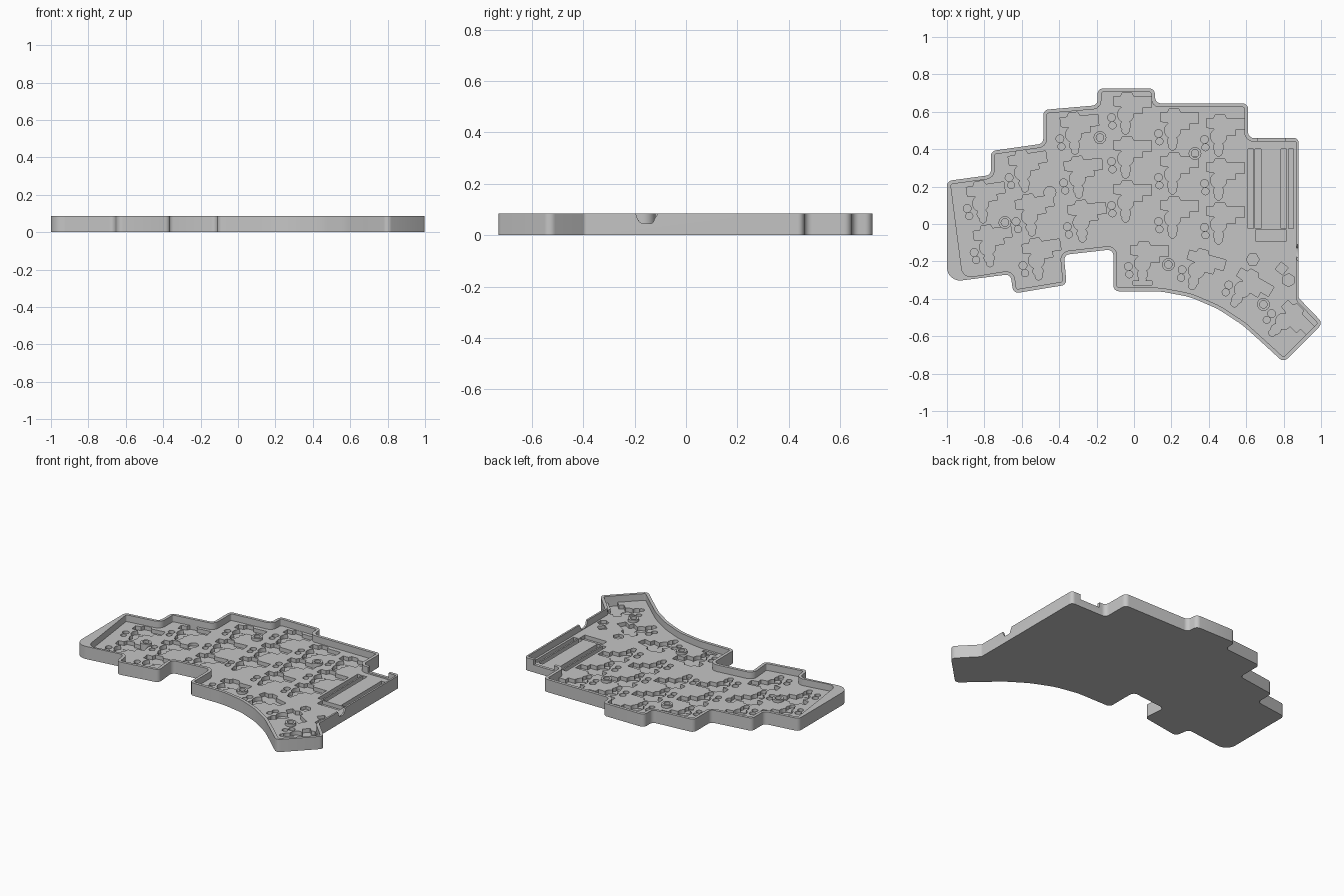
import bpy, bmesh
from math import pi, cos, sin, tan, radians
from mathutils import Matrix, Vector

if "Cube" in bpy.data.objects:
    bpy.data.objects.remove(bpy.data.objects["Cube"])

HEIGHT, FLOOR, WALL = 0.085, 0.04, 0.02

grey = bpy.data.materials.new("case_grey")
grey.use_nodes = True
grey.diffuse_color = (0.56, 0.56, 0.56, 1)
grey.node_tree.nodes["Principled BSDF"].inputs["Base Color"].default_value = (0.56, 0.56, 0.56, 1)


def make_object(name, bm):
    bmesh.ops.recalc_face_normals(bm, faces=bm.faces)
    mesh = bpy.data.meshes.new(name)
    bm.to_mesh(mesh)
    bm.free()
    mesh.materials.append(grey)
    obj = bpy.data.objects.new(name, mesh)
    bpy.context.collection.objects.link(obj)
    return obj


def smooth(obj):
    bpy.ops.object.select_all(action='DESELECT')
    obj.select_set(True)
    bpy.context.view_layer.objects.active = obj
    bpy.ops.object.shade_smooth_by_angle(angle=radians(30))


def rounded(points, radii, steps=6):
    """Replace each corner of a closed outline by an arc."""
    out = []
    n = len(points)
    for i, p in enumerate(points):
        before, after = p - points[i - 1], points[(i + 1) % n] - p
        u, v = before.normalized(), after.normalized()
        turn = -u.angle_signed(v)
        d = min(radii[i] * tan(abs(turn) / 2), 0.48 * before.length, 0.48 * after.length)
        r = d / tan(abs(turn) / 2)
        side = 1 if turn > 0 else -1
        start = p - u * d
        centre = start + Vector((-u.y, u.x)) * side * r
        for k in range(steps + 1):
            out.append(centre + Matrix.Rotation(turn * k / steps, 2) @ (start - centre))
    return out


def inset(points, widths):
    """Move each edge of a clockwise outline inwards by its own width."""
    out = []
    for i, p in enumerate(points):
        u = (p - points[i - 1]).normalized()
        v = (points[(i + 1) % len(points)] - p).normalized()
        a = p + Vector((u.y, -u.x)) * widths[i - 1]
        b = p + Vector((v.y, -v.x)) * widths[i]
        cross = u.x * v.y - u.y * v.x
        s = ((b - a).x * v.y - (b - a).y * v.x) / cross
        out.append(a + u * s)
    return out


def prism(bm, points, z0, z1, matrix=Matrix.Identity(4)):
    low = [bm.verts.new(matrix @ Vector((p[0], p[1], z0))) for p in points]
    high = [bm.verts.new(matrix @ Vector((p[0], p[1], z1))) for p in points]
    n = len(low)
    faces = [bm.faces.new(low[::-1]), bm.faces.new(high)]
    faces += [bm.faces.new((low[i], low[(i + 1) % n], high[(i + 1) % n], high[i])) for i in range(n)]
    bmesh.ops.recalc_face_normals(bm, faces=faces)


def circle(x, y, r, n=24, turn=0.0):
    return [(x + r * cos(2 * pi * k / n + turn), y + r * sin(2 * pi * k / n + turn)) for k in range(n)]


def box(x0, x1, y0, y1):
    return [(x0, y0), (x1, y0), (x1, y1), (x0, y1)]


# Case outline, clockwise: x, y, corner radius
outline = [(-.195, .725, .03), (.11, .725, .03), (.115, .645, .03), (.61, .645, .03),
           (.61, .46, .03), (.88, .46, .025), (.88, -.395, .02), (1.01, -.53, .03),
           (.80, -.74, .03), (.68, -.63, .4), (.58, -.54, .4), (.45, -.455, .4),
           (.3, -.39, .4), (.14, -.36, .4), (-.11, -.36, .03), (-.11, -.135, .03),
           (-.375, -.165, .03), (-.36, -.325, .03), (-.645, -.372, .03), (-.66, -.268, .03),
           (-1, -.312, .07), (-1, .23, .03), (-.765, .262, .03), (-.765, .39, .03),
           (-.485, .43, .03), (-.485, .61, .03), (-.195, .635, .03)]
corners = [Vector(c[:2]) for c in outline]
radii = [c[2] for c in outline]
widths = [0.012 if c[:2] == (.88, .46) else WALL for c in outline]
inner = inset(corners, widths)
inner_radii = []
for i, c in enumerate(corners):
    u, v = c - corners[i - 1], corners[(i + 1) % len(corners)] - c
    convex = u.x * v.y - u.y * v.x < 0
    inner_radii.append(max(radii[i] - WALL, 0.01) if convex else radii[i] + WALL)
    if c.x == -1 and c.y < 0:
        inner[i].x = -0.915      # thick slanted wall on the outer end
outer_loop = rounded(corners, radii)
inner_loop = rounded(inner, inner_radii)

# Tray: underside, outer wall, rim, inner wall and floor
bm = bmesh.new()
rings = [[bm.verts.new((p.x, p.y, z)) for p in loop] for loop, z in
         ((outer_loop, 0), (outer_loop, HEIGHT), (inner_loop, HEIGHT), (inner_loop, FLOOR))]
for a, b in zip(rings, rings[1:]):
    for i in range(len(a)):
        j = (i + 1) % len(a)
        bm.faces.new((a[i], a[j], b[j], b[i]))
bm.faces.new(rings[0])
bm.faces.new(rings[-1])
case = make_object("keyboard_case", bm)

# Switch socket pockets: x, y, rotation, number of rows, row spacing vector
columns = [(-.82, .11, 8.5, 2, (.037, -.235)), (-.596, .275, 8.5, 3, (.037, -.235)),
           (-.323, .478, 5, 3, (.02, -.235)), (-.045, .585, 0, 3, (0, -.235)),
           (.206, .5, 0, 3, (0, -.235)), (.452, .468, 0, 3, (0, -.235)),
           (.045, -.211, 0, 1, (0, 0)), (.334, -.249, -15, 1, (0, 0)),
           (.58, -.35, -30, 1, (0, 0)), (.8, -.521, -45, 1, (0, 0))]
socket = [(-.064, .096), (-.027, .096), (-.016, .118), (.032, .118), (.043, .096), (.139, .096),
          (.139, .037), (.091, .037), (.091, .005), (.03, .005), (-.027, .043), (-.064, .048)]

cut = bmesh.new()
for x, y, angle, rows, step in columns:
    for row in range(rows):
        place = Matrix.Translation((x + step[0] * row, y + step[1] * row, 0)) @ \
            Matrix.Rotation(radians(angle), 4, 'Z')
        prism(cut, socket, .014, .0415, place)
        prism(cut, circle(0, 0, .043), .0125, .042, place)
        prism(cut, circle(0, -.058, .027), .0155, .0425, place)
        prism(cut, circle(0, -.086, .019, 16), .017, .043, place)
        prism(cut, circle(-.075, -.016, .021, 16), .0165, .0412, place)
        prism(cut, circle(-.07, -.058, .019, 16), .0175, .0418, place)

# Controller header slots, battery connector and small part pockets
for x0, x1 in ((.61, .638), (.648, .678), (.785, .815), (.825, .853)):
    prism(cut, box(x0, x1, -.025, .4), .014, .045)
prism(cut, box(.65, .815, -.09, -.033), .014, .045)
prism(cut, box(-.005, .095, -.325, -.305), .02, .045)
prism(cut, circle(-.45, .168, .032), .02, .045)
for x, y, n, turn in ((.635, -.19, 6, 0), (.826, -.3, 6, .5), (.79, -.238, 4, .1)):
    prism(cut, circle(x, y, .035, n, turn), .02, .045)

# Cable port in the back wall and switch notch in the right wall
prism(cut, box(.66, .81, .43, .48), .05, .1)
sideways = Matrix(((0, 0, 1, 0), (1, 0, 0, 0), (0, 1, 0, 0), (0, 0, 0, 1)))
notch = [(-.2, .1), (-.195, .083), (-.187, .06), (-.178, .049), (-.163, .045),
         (-.137, .045), (-.128, .049), (-.122, .065), (-.11, .083), (-.108, .1)]
prism(cut, notch, .85, .9, sideways)
cutter = make_object("pocket_cutter", cut)
cutter.hide_render = True

mod = case.modifiers.new("pockets", 'BOOLEAN')
mod.operation = 'DIFFERENCE'
mod.solver = 'EXACT'
mod.use_self = True
mod.object = cutter
bpy.context.view_layer.objects.active = case
case.select_set(True)
bpy.ops.object.modifier_apply(modifier=mod.name)
bpy.data.objects.remove(cutter)
smooth(case)

# Raised screw standoffs with a central hole
for i, (x, y) in enumerate(((-.182, .462), (.326, .377), (-.69, .008), (.184, -.217), (.692, -.43))):
    bm = bmesh.new()
    loops = [[bm.verts.new((*p, z)) for p in circle(x, y, r)] for r, z in
             ((.034, .012), (.034, .058), (.02, .058), (.02, .012))]
    for k in range(4):
        a, b = loops[k], loops[(k + 1) % 4]
        for j in range(24):
            bm.faces.new((a[j], a[(j + 1) % 24], b[(j + 1) % 24], b[j]))
    smooth(make_object(f"screw_standoff_{i + 1}", bm))
